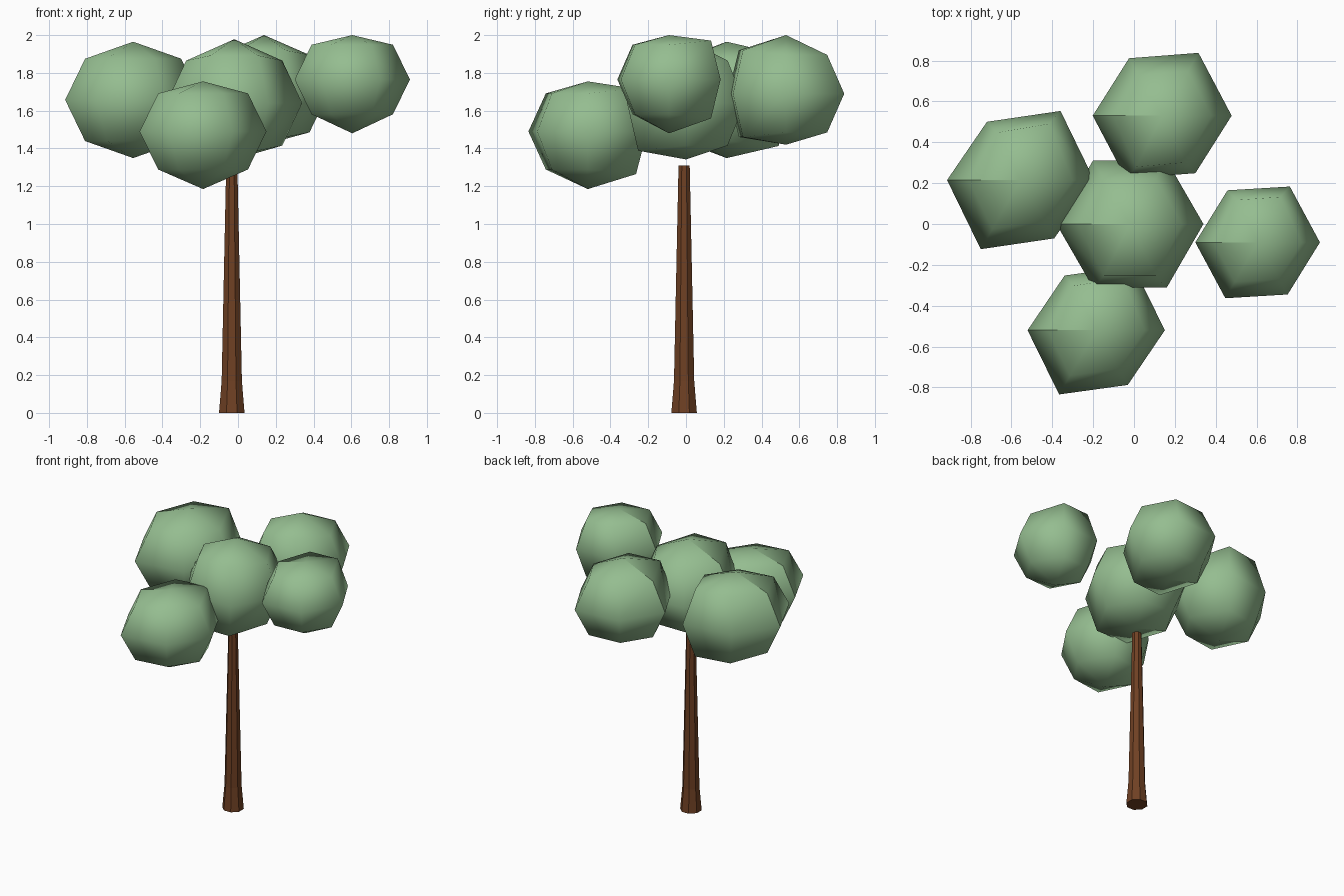
import bpy
import bmesh
from math import cos, sin, pi

default = bpy.data.objects.get("Cube")
if default:
    bpy.data.objects.remove(default, do_unlink=True)


def material(name, rgb):
    mat = bpy.data.materials.new(name)
    mat.use_nodes = True
    mat.diffuse_color = (*rgb, 1)
    mat.node_tree.nodes["Principled BSDF"].inputs["Base Color"].default_value = (*rgb, 1)
    return mat


def loft(name, rings, mat, smooth, seam=None):
    """Join rings of points (a ring of one point is a pole) into a closed solid."""
    bm = bmesh.new()
    loops = [[bm.verts.new(p) for p in ring] for ring in rings]
    for low, high in zip(loops, loops[1:]):
        n = max(len(low), len(high))
        for i in range(n):
            j = (i + 1) % n
            corners = [low[i % len(low)], low[j % len(low)],
                       high[j % len(high)], high[i % len(high)]]
            bm.faces.new(list(dict.fromkeys(corners)))
    for cap in (loops[0], loops[-1]):
        if len(cap) > 1:
            bm.faces.new(cap)
    if seam is not None:
        # sharp crease running from pole to pole
        for low, high in zip(loops, loops[1:]):
            edge = bm.edges.get((low[seam % len(low)], high[seam % len(high)]))
            edge.smooth = False
    bmesh.ops.recalc_face_normals(bm, faces=bm.faces)
    for face in bm.faces:
        face.smooth = smooth
    mesh = bpy.data.meshes.new(name)
    bm.to_mesh(mesh)
    bm.free()
    mesh.materials.append(mat)
    obj = bpy.data.objects.new(name, mesh)
    bpy.context.collection.objects.link(obj)


def leaf_clump(name, centre, radius, height, skew, lift, bulge):
    """Six-sided, four-ring ball, skewed in plan and fuller on one side."""
    cx, cy, cz = centre
    rings = [[(cx, cy, cz - height)]]
    for tilt in (-pi / 4, 0, pi / 4):
        ring = []
        for i in range(6):
            a = i * pi / 3
            r = radius * cos(tilt) * (1 + skew * sin(2 * a) / sin(pi / 3))
            y, z = r * sin(a), height * sin(tilt)
            if tilt and y * bulge > 0.01:
                y, z = y * 1.15, z * 1.12
            ring.append((cx + r * cos(a), cy + y, cz + z + lift))
        rings.append(ring)
    rings.append([(cx, cy, cz + height)])
    loft(name, rings, leaf, True, seam=3)


leaf = material("leaf green", (0.30, 0.51, 0.28))
bark = material("bark brown", (0.16, 0.052, 0.017))

# Tapered trunk with a flared foot
profile = [(0.073, 0), (0.058, 0.17), (0.046, 0.7), (0.032, 1.31)]
loft("trunk", [[(-0.033 + r * cos(i * pi / 4 + pi / 8), -0.01 + r * sin(i * pi / 4 + pi / 8), z)
                for i in range(8)] for r, z in profile], bark, False)

# Leaf clumps: centre, radius, half height, skew, equator lift, fuller side
leaf_clump("middle_leaves", (-0.02, 0, 1.66), 0.36, 0.318, 0, -0.02, -1)
leaf_clump("right_leaves", (-0.555, 0.215, 1.657), 0.36, 0.308, 0.085, 0, 1)
leaf_clump("left_leaves", (0.605, -0.09, 1.74), 0.305, 0.26, 0.035, 0.025, 1)
leaf_clump("front_leaves", (-0.185, -0.52, 1.47), 0.336, 0.285, 0.08, 0.02, 1)
leaf_clump("back_leaves", (0.138, 0.53, 1.71), 0.34, 0.29, 0.045, -0.02, -1)
